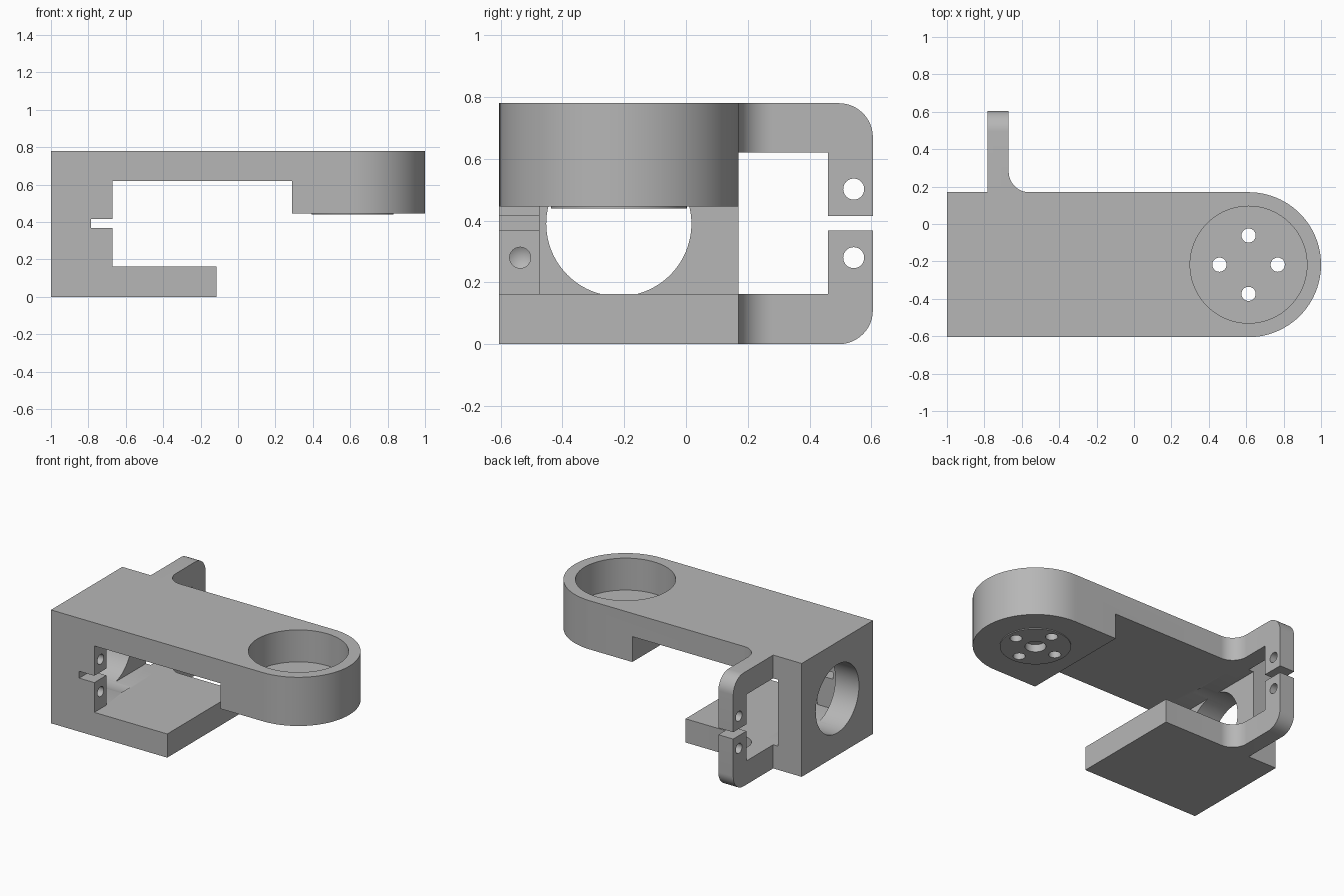
import bpy, bmesh, math
from mathutils import Vector

if "Cube" in bpy.data.objects:
    bpy.data.objects.remove(bpy.data.objects["Cube"])

grey = bpy.data.materials.new("plain grey")
grey.diffuse_color = (0.47, 0.47, 0.47, 1)
grey.use_nodes = True
grey.node_tree.nodes["Principled BSDF"].inputs["Base Color"].default_value = grey.diffuse_color


def prism(name, pts, axis, lo, hi):
    """Extrude a 2D outline along an axis: X takes (y,z), Y takes (x,z), Z takes (x,y)."""
    place = {"X": lambda a, b, t: (t, a, b),
             "Y": lambda a, b, t: (a, t, b),
             "Z": lambda a, b, t: (a, b, t)}[axis]
    bm = bmesh.new()
    face = bm.faces.new([bm.verts.new(place(a, b, lo)) for a, b in pts])
    ext = bmesh.ops.extrude_face_region(bm, geom=[face])
    move = Vector(place(0, 0, hi - lo))
    bmesh.ops.translate(bm, vec=move, verts=[v for v in ext["geom"] if isinstance(v, bmesh.types.BMVert)])
    bmesh.ops.recalc_face_normals(bm, faces=bm.faces[:])
    mesh = bpy.data.meshes.new(name)
    bm.to_mesh(mesh)
    bm.free()
    mesh.materials.append(grey)
    obj = bpy.data.objects.new(name, mesh)
    bpy.context.collection.objects.link(obj)
    return obj


def arc(cx, cy, r, a0, a1, n):
    return [(cx + r * math.cos(math.radians(a0 + (a1 - a0) * i / n)),
             cy + r * math.sin(math.radians(a0 + (a1 - a0) * i / n))) for i in range(n + 1)]


def circle(cx, cy, r, n=64):
    return arc(cx, cy, r, 0, 360, n)[:-1]


def rect(a0, a1, b0, b1):
    return [(a0, b0), (a1, b0), (a1, b1), (a0, b1)]


def combine(target, tool, operation="DIFFERENCE"):
    """Apply one boolean and discard the tool."""
    mod = target.modifiers.new("combine", "BOOLEAN")
    mod.operation, mod.solver, mod.object = operation, "EXACT", tool
    bpy.context.view_layer.objects.active = target
    bpy.ops.object.modifier_apply(modifier=mod.name)
    bpy.data.objects.remove(tool, do_unlink=True)


W, L, H = -0.605, 0.17, 0.78          # body front, back and height
LOW, HIGH = 0.163, 0.62               # top of lower plate, underside of upper plate
CX, CY, R = 0.6125, -0.2175, 0.3875   # rounded end

# body with a rounded right end
body = prism("bracket", [(-1, L), (-1, W)] + arc(CX, CY, R, -90, 90, 48), "Z", 0, H)

# open underside, leaving lower plate, upper arm and thick end
combine(body, prism("cut", [(-0.67, LOW), (-0.115, LOW), (-0.115, -0.1), (1.2, -0.1), (1.2, 0.445),
                            (0.29, 0.445), (0.29, HIGH), (-0.67, HIGH)], "Y", -1, 1))

# recess behind the front clamp
combine(body, prism("cut", rect(-0.475, 0.4, LOW, HIGH), "X", -0.82, -0.6))

# large bore through the left wall
combine(body, prism("cut", circle(-0.2175, 0.39, 0.235, 96), "X", -1.1, -0.7))

# rear clamp ear: rounded C shape
r = 0.11
ear = [(0.1, 0)] + arc(0.605 - r, r, r, -90, 0, 12) + arc(0.605 - r, H - r, r, 0, 90, 12)
ear += [(0.1, H), (0.1, HIGH), (0.46, HIGH), (0.46, LOW), (0.1, LOW)]
combine(body, prism("ear", ear, "X", -0.783, -0.67), "UNION")

# fillets joining the ear to both plates
fillet = [(-0.70, 0.1), (-0.56, 0.1)] + arc(-0.56, L + r, r, -90, -180, 16) + [(-0.70, L + r)]
for lo, hi in ((0, LOW), (HIGH, H)):
    combine(body, prism("fillet", fillet, "Z", lo, hi), "UNION")

# clamp slots, front and rear
combine(body, prism("cut", rect(-0.785, -0.5, 0.368, 0.415), "Y", -1, -0.4))
combine(body, prism("cut", rect(-0.9, -0.5, 0.368, 0.415), "Y", 0.4, 1))

# clamp bolt holes: through the rear ear, pointed blind holes in the front
for z in (0.28, 0.502):
    combine(body, prism("cut", circle(0.543, z, 0.034, 32), "X", -0.9, -0.5))
    drill = prism("cut", circle(-0.537, z, 0.034, 32), "X", -0.88, -0.5)
    bm = bmesh.new()
    bm.from_mesh(drill.data)
    cap = min(bm.faces, key=lambda f: f.calc_center_median().x)
    bmesh.ops.translate(bm, verts=bmesh.ops.poke(bm, faces=[cap])["verts"], vec=(-0.02, 0, 0))
    bm.to_mesh(drill.data)
    bm.free()
    combine(body, drill)

# round pocket and thin boss in the thick end
combine(body, prism("cut", circle(CX, CY, 0.3125, 96), "Z", 0.56, 1))
combine(body, prism("boss", circle(CX, CY, 0.22), "Z", 0.439, 0.5), "UNION")

# blind centre hole and four screw holes
combine(body, prism("cut", circle(CX, CY, 0.065, 48), "Z", 0.3, 0.49))
for i in range(4):
    a = i * math.pi / 2
    combine(body, prism("cut", circle(CX + 0.156 * math.cos(a), CY + 0.156 * math.sin(a), 0.038, 32),
                        "Z", 0.3, 0.7))

bpy.ops.object.select_all(action="DESELECT")
body.select_set(True)
bpy.context.view_layer.objects.active = body
bpy.ops.object.shade_smooth_by_angle(angle=math.radians(30))
